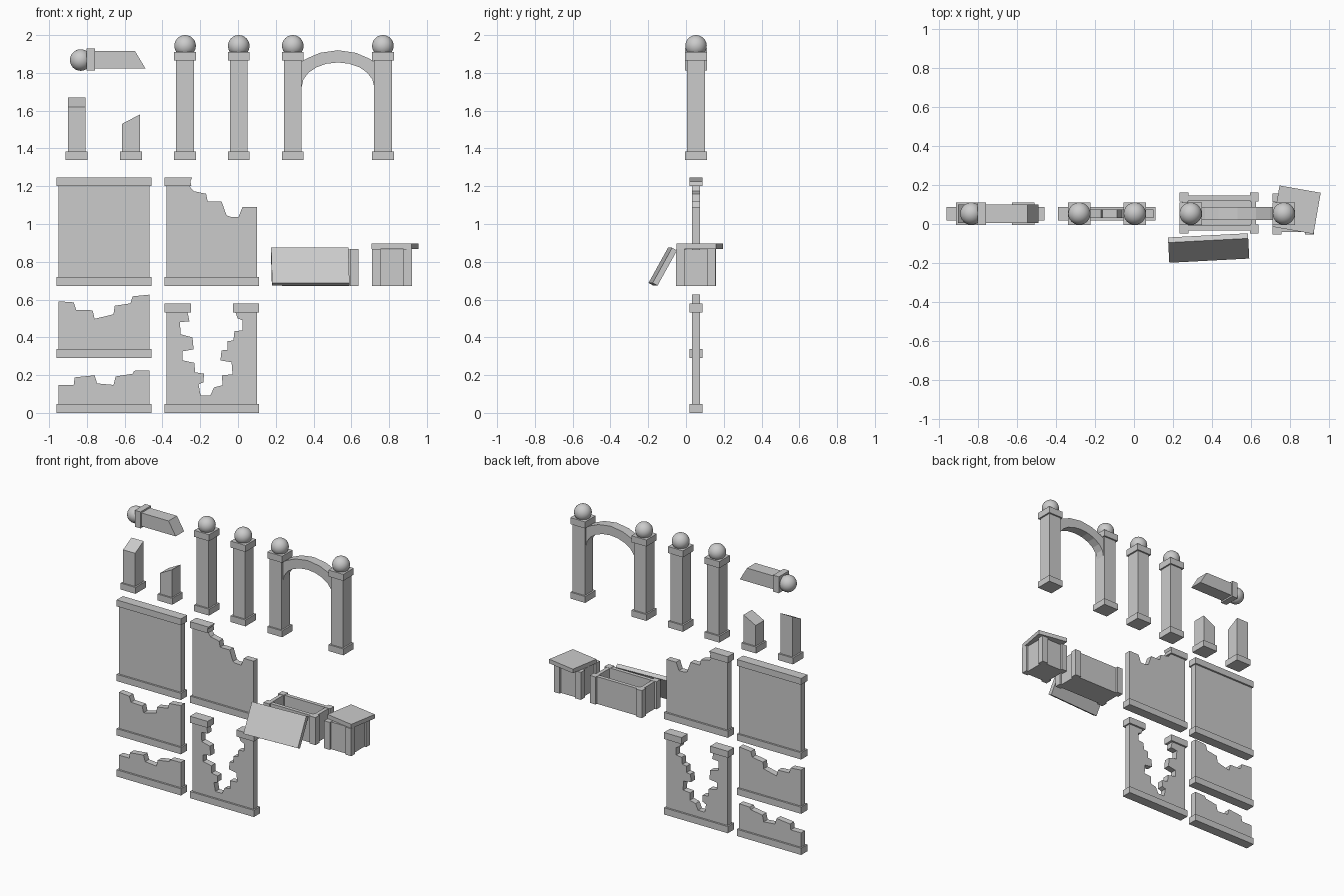
import bpy, bmesh, math
from mathutils import Matrix

if "Cube" in bpy.data.objects:
    bpy.data.objects.remove(bpy.data.objects["Cube"])

YC = 0.053          # common depth centre of the upright pieces
SH, BH = 0.047, 0.058   # half widths of pillar shaft and pillar base/cap


def finish(name, bm):
    bmesh.ops.recalc_face_normals(bm, faces=bm.faces)
    me = bpy.data.meshes.new(name)
    bm.to_mesh(me)
    bm.free()
    ob = bpy.data.objects.new(name, me)
    bpy.context.collection.objects.link(ob)
    return ob


def box(name, x0, x1, y0, y1, z0, z1):
    bm = bmesh.new()
    bmesh.ops.create_cube(bm, size=1)
    bmesh.ops.scale(bm, vec=(x1 - x0, y1 - y0, z1 - z0), verts=bm.verts)
    bmesh.ops.translate(bm, vec=((x0 + x1) / 2, (y0 + y1) / 2, (z0 + z1) / 2), verts=bm.verts)
    return finish(name, bm)


def slab(name, pts, half):
    """Extrude an x-z outline through the depth, centred on YC."""
    bm = bmesh.new()
    face = bm.faces.new([bm.verts.new((x, YC - half, z)) for x, z in pts])
    ext = bmesh.ops.extrude_face_region(bm, geom=[face])
    vs = [v for v in ext['geom'] if isinstance(v, bmesh.types.BMVert)]
    bmesh.ops.translate(bm, vec=(0, 2 * half, 0), verts=vs)
    return finish(name, bm)


def ball(name, x, z):
    bm = bmesh.new()
    bmesh.ops.create_uvsphere(bm, u_segments=32, v_segments=16, radius=0.057,
                              matrix=Matrix.Translation((x, YC, z)))
    for f in bm.faces:
        f.smooth = True
    return finish(name, bm)


def block(name, x, half, z0, z1):
    return box(name, x - half, x + half, YC - half, YC + half, z0, z1)


def pillar(name, x):
    block(name + "_base", x, BH, 1.34, 1.385)
    block(name + "_shaft", x, SH, 1.385, 1.865)
    block(name + "_cap", x, BH, 1.865, 1.911)
    ball(name + "_ball", x, 1.943)


# Whole pillars
for nm, px in (("pillar_a", -0.28), ("pillar_b", 0.004),
               ("arch_pillar_left", 0.29), ("arch_pillar_right", 0.767)):
    pillar(nm, px)

# Arch: shallow outer curve, deeper elliptical inner curve
cx, hw, R = 0.529, 0.192, 0.334
outer = []
for i in range(7):
    dx = -hw * math.cos(math.pi * i / 6)
    outer.append((cx + dx, 1.92 - R + math.sqrt(R * R - dx * dx)))
inner = [(cx + hw * math.cos(math.pi * i / 10), 1.725 + 0.13 * math.sin(math.pi * i / 10))
         for i in range(11)]
slab("arch", outer + inner, 0.033)

# Fallen pillar top
ball("fallen_ball", -0.833, 1.868)
box("fallen_cap", -0.802, -0.757, YC - BH, YC + BH, 1.812, 1.928)
slab("fallen_shaft", [(-0.757, 1.823), (-0.49, 1.823), (-0.546, 1.917), (-0.757, 1.917)], SH)

# Broken stump sloping towards the front
block("tall_stump_base", -0.854, BH, 1.34, 1.385)
tall = block("tall_stump", -0.854, SH, 1.385, 1.669)
for v in tall.data.vertices:
    if v.co.z > 1.5 and v.co.y < YC:
        v.co.z = 1.619

# Broken stump sloping to the side
block("short_stump_base", -0.567, BH, 1.34, 1.385)
slab("short_stump", [(-0.614, 1.385), (-0.519, 1.385), (-0.519, 1.58), (-0.614, 1.53)], SH)


# Wall panels: base strip plus body with a given top outline (left to right)
def wall(name, x0, x1, z0, top):
    box(name + "_base", x0 - 0.01, x1 + 0.01, YC - 0.035, YC + 0.035, z0, z0 + 0.047)
    slab(name, [(x1, z0 + 0.047), (x0, z0 + 0.047)] + top, 0.022)


def cap(name, pts):
    slab(name, pts, 0.035)


LX0, LX1, RX0, RX1 = -0.95, -0.468, -0.378, 0.101
wall("whole_wall", LX0, LX1, 0.673, [(LX0, 1.2), (LX1, 1.2)])
cap("whole_wall_cap", [(-0.96, 1.2), (-0.458, 1.2), (-0.458, 1.245), (-0.96, 1.245)])

wall("chipped_wall", RX0, RX1, 0.673, [
    (RX0, 1.2), (-.257, 1.2), (-.235, 1.174), (-.169, 1.16), (-.161, 1.12), (-.087, 1.12),
    (-.061, 1.046), (-.04, 1.038), (.003, 1.038), (.024, 1.091), (RX1, 1.091)])
cap("chipped_wall_cap", [(-0.388, 1.2), (-0.247, 1.2), (-0.252, 1.226), (-0.243, 1.245), (-0.388, 1.245)])

wall("half_wall", LX0, LX1, 0.29, [
    (LX0, .591), (-.87, .585), (-.857, .546), (-.77, .543), (-.759, .498),
    (-.659, .522), (-.653, .567), (-.569, .58), (-.558, .617), (LX1, .626)])

wall("low_wall", LX0, LX1, 0.0, [
    (LX0, .148), (-.87, .148), (-.865, .188), (-.759, .199), (-.746, .156),
    (-.659, .148), (-.648, .193), (-.558, .207), (-.55, .223), (LX1, .225)])

wall("breached_wall", RX0, RX1, 0.0, [
    (RX0, .532), (-.267, .532), (-.257, .485), (-.307, .48), (-.304, .416), (-.241, .4),
    (-.235, .336), (-.294, .326), (-.294, .278), (-.23, .265), (-.228, .215), (-.18, .207),
    (-.183, .162), (-.209, .151), (-.198, .093), (-.146, .093), (-.127, .135), (-.082, .146),
    (-.085, .199), (-.029, .204), (-.034, .268), (-.093, .278), (-.087, .331), (-.056, .334),
    (-.056, .379), (-.024, .384), (-.019, .432), (.024, .437), (.024, .49), (-.003, .501),
    (-.013, .532), (RX1, .532)])
cap("breached_cap_left", [(-0.388, .532), (-0.25, .532), (-0.25, .578), (-0.388, .578)])
cap("breached_cap_right", [(-0.026, .532), (0.111, .532), (0.111, .578), (-0.026, .578)])


# Stone chests: corner posts around an inset body
def chest(name, x0, x1, y0, y1, inset):
    z0, z1, w = 0.673, 0.867, 0.045
    for sx, xa in (("left", x0), ("right", x1 - w)):
        for sy, ya in (("front", y0), ("back", y1 - w)):
            box(f"{name}_post_{sx}_{sy}", xa, xa + w, ya, ya + w, z0, z1)
    return box(name + "_body", x0 + inset, x1 - inset, y0 + inset, y1 - inset, z0, z1 - 0.002)


# Long open chest with a hollow interior
body = chest("long_chest", 0.233, 0.638, -0.048, 0.16, 0.014)
bm = bmesh.new()
bm.from_mesh(body.data)
bm.normal_update()
top = max(bm.faces, key=lambda f: f.calc_center_median().z)
bmesh.ops.inset_region(bm, faces=[top], thickness=0.037)
bmesh.ops.translate(bm, vec=(0, 0, 0), verts=top.verts)
ext = bmesh.ops.extrude_discrete_faces(bm, faces=[top])
bmesh.ops.translate(bm, vec=(0, 0, -0.15), verts=ext['faces'][0].verts)
bm.to_mesh(body.data)
bm.free()

# Its lid leaning against the front
lid = box("long_chest_lid", -0.205, 0.205, -0.015, 0.015, -0.1065, 0.1065)
lid.location = (0.382, -0.123, 0.774)
lid.rotation_euler = (math.radians(-29), 0, math.radians(3))

# Short chest with a skewed lid
chest("short_chest", 0.71, 0.921, -0.054, 0.157, 0.014)
lid = box("short_chest_lid", -0.107, 0.107, -0.107, 0.107, 0.867, 0.896)
lid.location = (0.832, 0.073, 0)
lid.rotation_euler = (0, 0, math.radians(-10))
